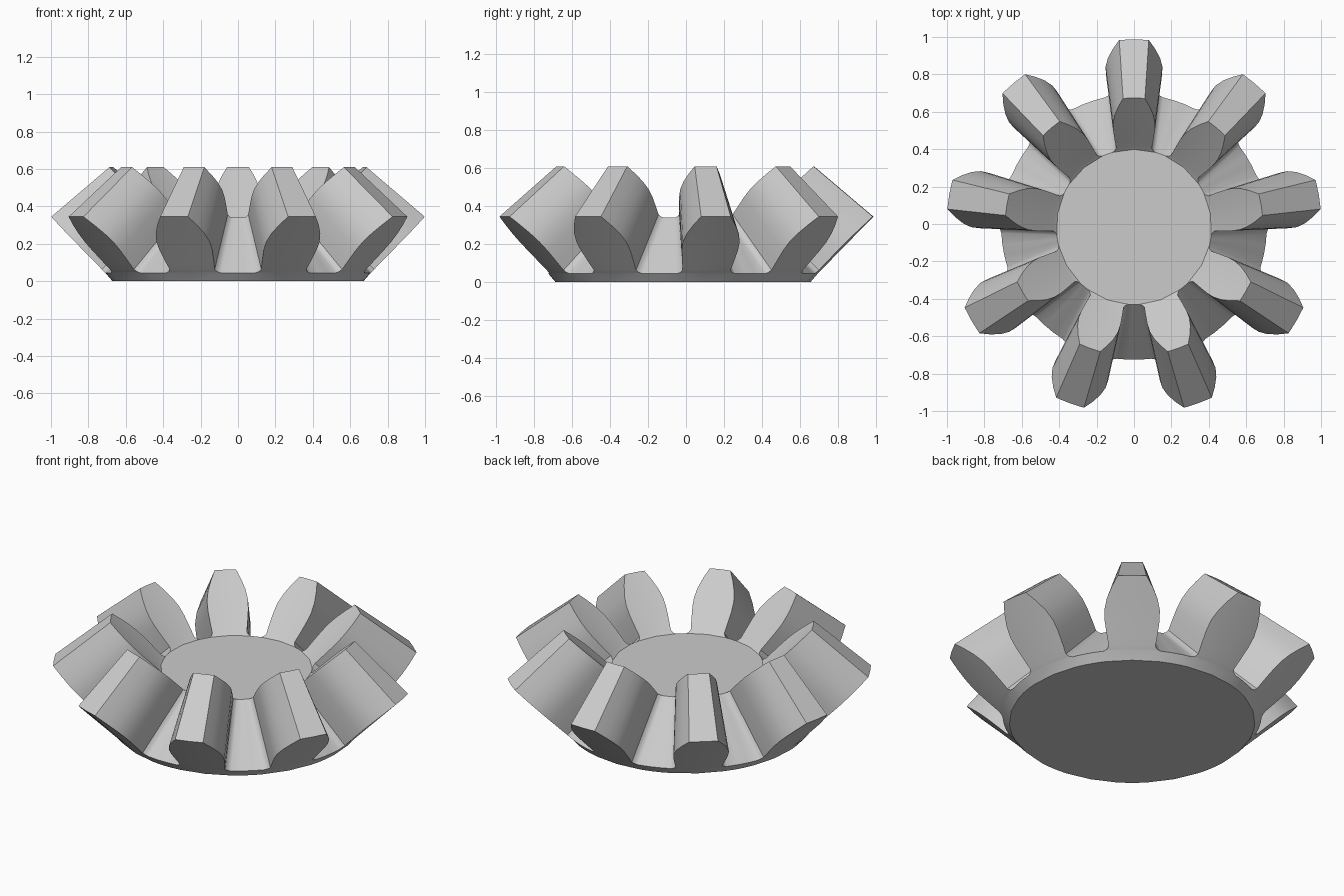
import bpy, bmesh, math

if "Cube" in bpy.data.objects:
    bpy.data.objects.remove(bpy.data.objects["Cube"])

TEETH = 9
Y_OFFSET = -0.016          # gear axis, so the odd tooth count stays centred

# Tooth outline: (height fraction, half width at the large end)
PROFILE = [(0, .155), (.02, .138), (.06, .128), (.2, .138), (.4, .150),
           (.55, .152), (.7, .139), (.85, .113), (1, .079)]

# Large and small ends: root (r, z), tip (r, z), width scale
OUTER = ((.71, .045), (1.003, .345), 1.0)
INNER = ((.415, .34), (.69, .61), .74)

bm = bmesh.new()


def point(r, a, z):
    return bm.verts.new((r * math.cos(a), r * math.sin(a) + Y_OFFSET, z))


def tooth_end(end, angle):
    """Rows of left, centre and right points lying on the end cone."""
    (r0, z0), (r1, z1), k = end
    rows = []
    for t, w in PROFILE:
        r, z = r0 + (r1 - r0) * t, z0 + (z1 - z0) * t
        d = math.asin(w * k / r)
        rows.append([point(r, angle + s * d, z) for s in (1, 0, -1)])
    return rows


rim, floor, bottom = [], [], []
step = math.tau / TEETH
for i in range(TEETH):
    a = math.pi / 2 - i * step          # clockwise around the axis
    out, inn = tooth_end(OUTER, a), tooth_end(INNER, a)
    # End faces and flanks
    for j in range(len(PROFILE) - 1):
        for rows in (out, inn):
            for c in (0, 1):
                bm.faces.new((rows[j][c], rows[j][c + 1],
                              rows[j + 1][c + 1], rows[j + 1][c]))
        for c in (0, 2):
            bm.faces.new((out[j][c], out[j + 1][c], inn[j + 1][c], inn[j][c]))
    # Top land
    bm.faces.new(out[-1] + inn[-1][::-1])
    # Root circles, with two extra points in each valley
    rim += out[0]
    floor += inn[0]
    for f in (1 / 3, 2 / 3):
        for ring, end in ((rim, OUTER), (floor, INNER)):
            (r, z), _, k = end
            d = math.asin(PROFILE[0][1] * k / r)
            ring.append(point(r, a - d - f * (step - 2 * d), z))

# Valleys, rim and base
for v in rim:
    ang = math.atan2(v.co.y - Y_OFFSET, v.co.x)
    bottom.append(point(.672, ang, 0))
n = len(rim)
for i in range(n):
    j = (i + 1) % n
    bm.faces.new((rim[i], rim[j], bottom[j], bottom[i]))
    if i % 5 >= 2:
        bm.faces.new((rim[i], rim[j], floor[j], floor[i]))
bm.faces.new(bottom)
bm.faces.new(floor)
bmesh.ops.recalc_face_normals(bm, faces=bm.faces)

mesh = bpy.data.meshes.new("bevel_gear")
bm.to_mesh(mesh)
bm.free()
gear = bpy.data.objects.new("bevel_gear", mesh)
bpy.context.collection.objects.link(gear)

steel = bpy.data.materials.new("light_grey")
steel.diffuse_color = (.6, .6, .6, 1)
steel.use_nodes = True
steel.node_tree.nodes["Principled BSDF"].inputs["Base Color"].default_value = steel.diffuse_color
mesh.materials.append(steel)

bpy.context.view_layer.objects.active = gear
gear.select_set(True)
bpy.ops.object.shade_smooth_by_angle(angle=math.radians(33))
